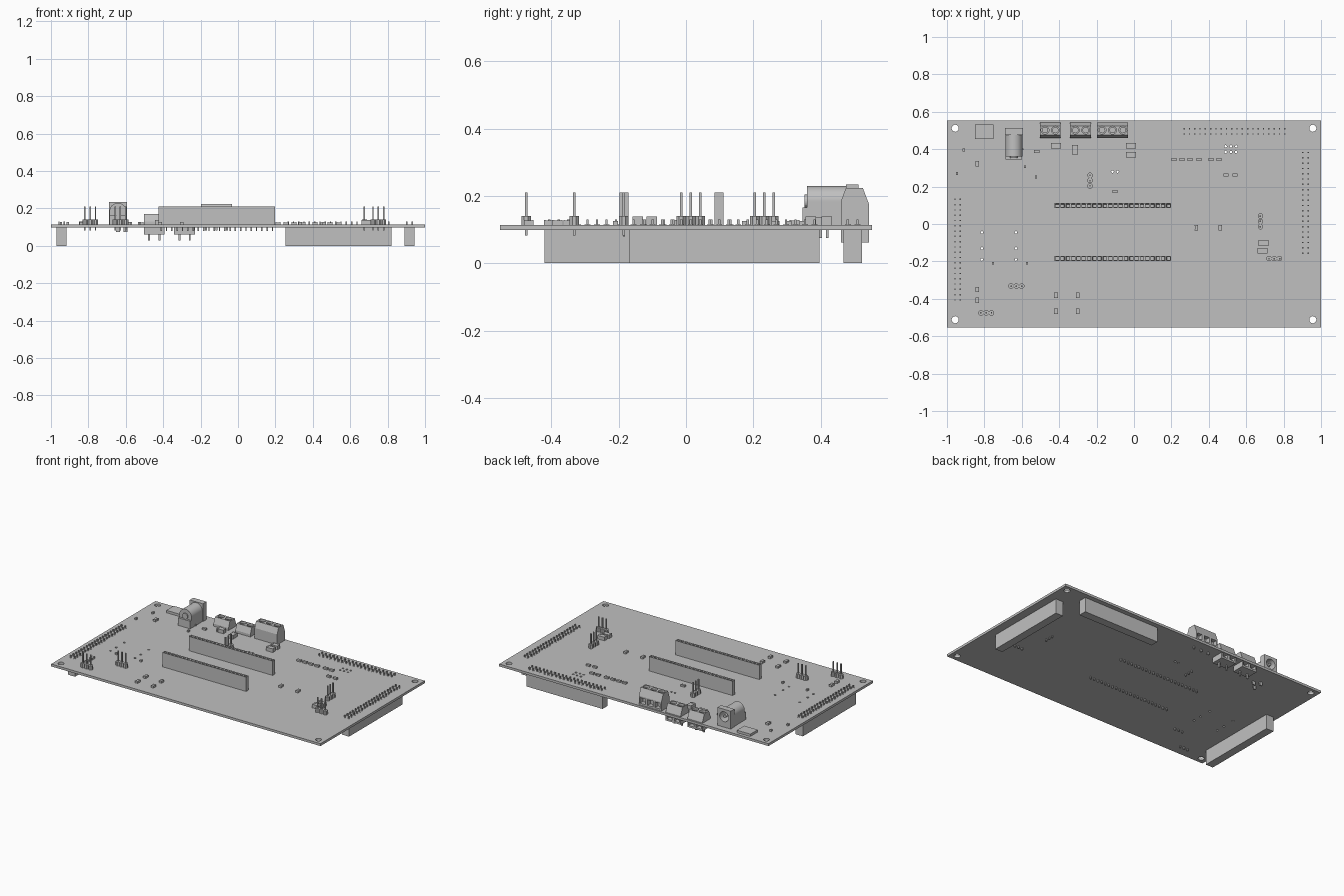
import bpy, bmesh, math
from mathutils import Matrix

if "Cube" in bpy.data.objects:
    bpy.data.objects.remove(bpy.data.objects["Cube"])

grey = bpy.data.materials.new("plain_grey")
grey.use_nodes = True
grey.diffuse_color = (0.53, 0.53, 0.53, 1)
grey.node_tree.nodes["Principled BSDF"].inputs["Base Color"].default_value = grey.diffuse_color

TOP, BOTTOM, PITCH = 0.114, 0.098, 0.0283


def box(bm, x0, x1, y0, y1, z0, z1):
    m = Matrix.Translation(((x0 + x1) / 2, (y0 + y1) / 2, (z0 + z1) / 2))
    m = m @ Matrix.Diagonal((x1 - x0, y1 - y0, z1 - z0, 1))
    bmesh.ops.create_cube(bm, size=1, matrix=m)


def block(bm, x, y, w, d, z0, z1):
    box(bm, x - w / 2, x + w / 2, y - d / 2, y + d / 2, z0, z1)


def rod(bm, x, y, z0, z1, r, sides=16):
    bmesh.ops.create_cone(bm, cap_ends=True, segments=sides, radius1=r, radius2=r,
                          depth=z1 - z0, matrix=Matrix.Translation((x, y, (z0 + z1) / 2)))


def rod_y(bm, x, z, y0, y1, r, sides=32):
    m = Matrix.Translation((x, (y0 + y1) / 2, z)) @ Matrix.Rotation(math.pi / 2, 4, "X")
    bmesh.ops.create_cone(bm, cap_ends=True, segments=sides, radius1=r, radius2=r,
                          depth=y1 - y0, matrix=m)


def finish(bm, name, smooth=False):
    bmesh.ops.recalc_face_normals(bm, faces=bm.faces)
    mesh = bpy.data.meshes.new(name)
    bm.to_mesh(mesh)
    bm.free()
    mesh.materials.append(grey)
    ob = bpy.data.objects.new(name, mesh)
    bpy.context.collection.objects.link(ob)
    if smooth:
        activate(ob)
        bpy.ops.object.shade_smooth_by_angle()
    return ob


def activate(ob):
    bpy.ops.object.select_all(action="DESELECT")
    ob.select_set(True)
    bpy.context.view_layer.objects.active = ob


def cut(targets, cutter_bm):
    cutter = finish(cutter_bm, "cutter")
    cutter.hide_render = True
    for ob in targets:
        activate(ob)
        mod = ob.modifiers.new("cut", "BOOLEAN")
        mod.operation, mod.solver, mod.object = "DIFFERENCE", "EXACT", cutter
        bpy.ops.object.modifier_apply(modifier=mod.name)
    bpy.data.objects.remove(cutter)


# Board with mounting holes and small drilled holes
bm = bmesh.new()
box(bm, -1, 1, -0.553, 0.553, BOTTOM, TOP)
board = finish(bm, "board")
bm = bmesh.new()
for sx in (-1, 1):
    for sy in (-1, 1):
        rod(bm, sx * 0.956, sy * 0.512, 0, 0.2, 0.019, 24)
drills = [(x, y) for x in (-0.813, -0.631) for y in (-0.045, -0.13, -0.19)]
drills += [(0.49 + i * PITCH, y) for i in range(3) for y in (0.385, 0.415)]
drills += [(-0.115, 0.28), (-0.088, 0.28)]
for x, y in drills:
    rod(bm, x, y, 0, 0.2, 0.007, 8)
cut([board], bm)

# Double-row connectors hanging under the board, pins poking through
for name, x, y, along_x in (("left_connector", -0.943, -0.137, False),
                            ("right_connector", 0.917, 0.113, False),
                            ("back_connector", 0.537, 0.495, True)):
    bm = bmesh.new()
    length, width = PITCH * 20, 0.054
    block(bm, x, y, *((length, width) if along_x else (width, length)), 0, BOTTOM)
    for i in range(20):
        for side in (-0.5, 0.5):
            a, b = (i - 9.5) * PITCH, side * PITCH
            px, py = (x + a, y + b) if along_x else (x + b, y + a)
            rod(bm, px, py, BOTTOM, TOP + 0.001, 0.0085, 8)
            block(bm, px, py, 0.007, 0.007, BOTTOM, 0.13)
    finish(bm, name)

# Tall single-row module sockets with square pin openings
for name, y in (("rear_socket", 0.098), ("front_socket", -0.184)):
    bm = bmesh.new()
    x0 = -0.113 - PITCH * 11
    bmesh.ops.create_grid(bm, x_segments=22, y_segments=1, size=0.5,
                          matrix=Matrix.Translation((-0.113, y, 0.21))
                          @ Matrix.Diagonal((PITCH * 22, 0.026, 1, 1)))
    cells = list(bm.faces)
    rim = [e for e in bm.edges if e.is_boundary]
    skirt = bmesh.ops.extrude_edge_only(bm, edges=rim)["geom"]
    for v in skirt:
        if isinstance(v, bmesh.types.BMVert):
            v.co.z = TOP
    bmesh.ops.inset_individual(bm, faces=cells, thickness=0.007)
    bmesh.ops.inset_individual(bm, faces=cells, thickness=0.001, depth=-0.04)
    finish(bm, name)
    bm = bmesh.new()
    for i in range(22):
        block(bm, x0 + (i + 0.5) * PITCH, y, 0.007, 0.007, 0.08, TOP + 0.01)
    finish(bm, name + "_pins")

# Three-pin upright headers
for i, (x, y, dx, dy) in enumerate(((-0.79, -0.475, 1, 0), (-0.629, -0.332, 1, 0),
                                    (0.75, -0.185, 1, 0), (-0.235, 0.232, 0, 1),
                                    (0.676, 0.014, 0, 1))):
    bm = bmesh.new()
    for k in (-1, 0, 1):
        px, py = x + k * dx * PITCH, y + k * dy * PITCH
        bmesh.ops.create_cone(bm, cap_ends=True, segments=8, radius1=0.0152, radius2=0.0152,
                              depth=0.027, matrix=Matrix.Translation((px, py, TOP + 0.0135))
                              @ Matrix.Rotation(math.pi / 8, 4, "Z"))
        block(bm, px, py, 0.0075, 0.0075, 0.083, 0.21)
    finish(bm, f"pin_header_{i + 1}")


# Screw terminals: side profile extruded along x, screw wells and wire openings cut
def terminal(name, ways, x, z):
    way = 0.0555
    w = way * ways
    bm = bmesh.new()
    profile = [(0.46, 0), (0.46, 0.07), (0.475, 0.11), (0.525, 0.11), (0.544, 0.06), (0.544, 0)]
    face = bm.faces.new([bm.verts.new((x - w / 2, py, z + pz)) for py, pz in profile])
    ext = bmesh.ops.extrude_face_region(bm, geom=[face])["geom"]
    bmesh.ops.translate(bm, vec=(w, 0, 0),
                        verts=[g for g in ext if isinstance(g, bmesh.types.BMVert)])
    body = finish(bm, name)
    cutters, metal = bmesh.new(), bmesh.new()
    for i in range(ways):
        cx = x + (i - (ways - 1) / 2) * way
        rod(cutters, cx, 0.502, z + 0.085, z + 0.15, 0.021, 20)
        block(cutters, cx, 0.54, 0.038, 0.05, z + 0.012, z + 0.05)
        rod(metal, cx, 0.502, z + 0.08, z + 0.097, 0.017, 16)
        block(metal, cx, 0.502, 0.026, 0.004, z + 0.095, z + 0.101)
        block(metal, cx, 0.49, 0.01, 0.01, z - 0.032, z + 0.01)
    cut([body], cutters)
    finish(metal, name + "_screws_and_pins")


terminal("terminal_left", 2, -0.448, 0.061)
terminal("terminal_middle", 2, -0.286, 0.061)
terminal("terminal_right", 3, -0.115, TOP)

# Barrel power jack opening to the back
JX, JZ = -0.642, 0.184
bm = bmesh.new()
rod_y(bm, JX, JZ, 0.36, 0.476, 0.045)
barrel = finish(bm, "jack_barrel")
bm = bmesh.new()
box(bm, JX - 0.045, JX + 0.045, 0.36, 0.476, TOP, JZ)
base = finish(bm, "jack_base")
bm = bmesh.new()
box(bm, JX - 0.049, JX + 0.049, 0.475, 0.513, TOP, 0.234)
collar = finish(bm, "jack_collar")
bm = bmesh.new()
rod_y(bm, JX, JZ, 0.39, 0.56, 0.033)
cut([barrel, base, collar], bm)
activate(barrel)
bpy.ops.object.shade_smooth_by_angle()
bm = bmesh.new()
rod_y(bm, JX, JZ, 0.385, 0.505, 0.01, 16)
rod_y(bm, JX, JZ, 0.352, 0.362, 0.02, 20)
block(bm, JX, 0.353, 0.088, 0.014, TOP, 0.165)
for px, py in ((0, 0.36), (0, 0.42), (0.04, 0.4)):
    block(bm, JX + px, py, 0.02, 0.007, 0.075, TOP + 0.01)
finish(bm, "jack_contacts")

# Flat data socket near the back edge
bm = bmesh.new()
block(bm, -0.8, 0.493, 0.1, 0.078, TOP, 0.13)
finish(bm, "data_socket")


# Surface-mounted chips: body with two slightly larger end caps
def chips(name, places, w, d, h):
    bm = bmesh.new()
    for x, y in places:
        block(bm, x, y, w * 0.96, d * 0.96, TOP, TOP + h * 0.94)
        for s in (-1, 1):
            if w > d:
                block(bm, x + s * w * 0.4, y, w * 0.2, d, TOP, TOP + h)
            else:
                block(bm, x, y + s * d * 0.4, w, d * 0.2, TOP, TOP + h)
    finish(bm, name)


chips("large_chips", [(-0.417, 0.418), (-0.016, 0.418), (-0.016, 0.37),
                      (0.692, -0.102), (0.687, -0.143)], 0.052, 0.031, 0.025)
chips("tall_chip", [(-0.315, 0.397)], 0.033, 0.05, 0.025)
chips("small_chips_across", [(-0.52, 0.388), (-0.102, 0.174), (0.492, 0.262), (0.54, 0.262)]
      + [(x, 0.345) for x in (0.214, 0.257, 0.3, 0.347, 0.411, 0.454)], 0.028, 0.016, 0.012)
chips("small_chips_along", [(-0.837, 0.322), (0.334, -0.02), (0.46, -0.02),
                            (-0.837, -0.35), (-0.837, -0.407)]
      + [(x, y) for x in (-0.417, -0.3) for y in (-0.382, -0.467)], 0.019, 0.029, 0.014)
chips("tiny_chips", [(-0.91, 0.396), (-0.946, 0.27), (-0.583, 0.306), (-0.524, 0.252),
                     (-0.754, -0.21), (-0.572, -0.21)], 0.012, 0.015, 0.012)
